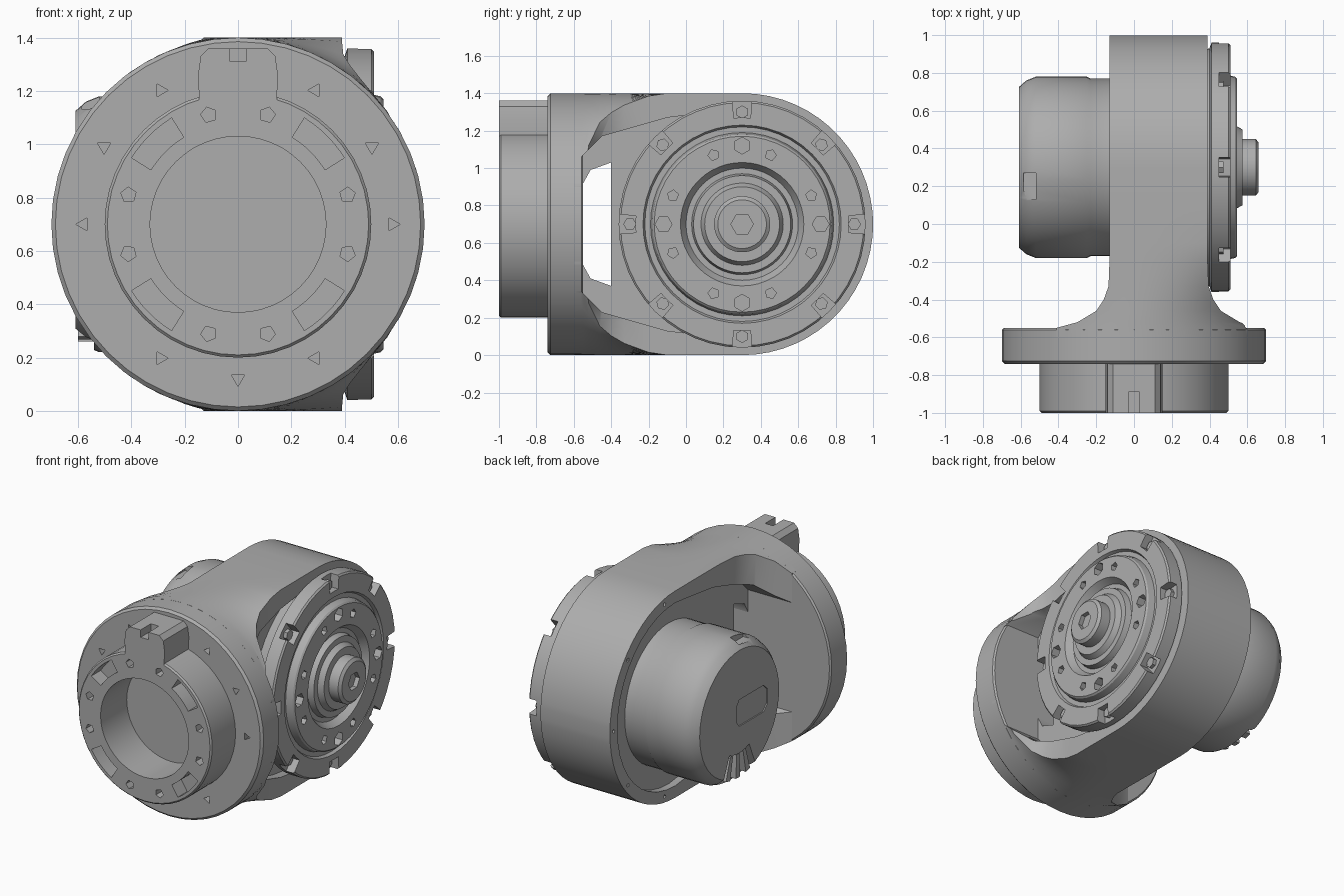
import bpy, bmesh
from math import sin, cos, pi, radians, sqrt

if "Cube" in bpy.data.objects:
    bpy.data.objects.remove(bpy.data.objects["Cube"], do_unlink=True)

metal = bpy.data.materials.new("cast_grey")
metal.use_nodes = True
GREY = (0.42, 0.42, 0.42, 1)
metal.diffuse_color = GREY
metal.node_tree.nodes["Principled BSDF"].inputs["Base Color"].default_value = GREY

MID = 0.7       # height of both axes
SHAFT_Y = 0.3   # position of the cross axis


def place(axis, a, u, v):
    """Point at distance a along an axis, offset u sideways and v upwards."""
    return (a, SHAFT_Y + u, MID + v) if axis == "X" else (u, a, MID + v)


def make(name, bm):
    bmesh.ops.recalc_face_normals(bm, faces=bm.faces)
    mesh = bpy.data.meshes.new(name)
    bm.to_mesh(mesh)
    bm.free()
    mesh.materials.append(metal)
    ob = bpy.data.objects.new(name, mesh)
    bpy.context.collection.objects.link(ob)
    return ob


def lathe(name, axis, profile, n=48):
    """Turn (along, radius) points round an axis; ends have radius 0."""
    bm = bmesh.new()
    rings = []
    for a, r in profile:
        count = n if r else 1
        rings.append([bm.verts.new(place(axis, a, r * cos(2 * pi * i / n), r * sin(2 * pi * i / n)))
                      for i in range(count)])
    for p, q in zip(rings, rings[1:]):
        for i in range(n):
            j = (i + 1) % n
            loop = [p[i % len(p)], p[j % len(p)], q[j % len(q)], q[i % len(q)]]
            bm.faces.new(list(dict.fromkeys(loop)))
    return make(name, bm)


def prisms(name, axis, parts):
    """Straight prisms, each given as (outline, start, end)."""
    bm = bmesh.new()
    for outline, a0, a1 in parts:
        low, high = [[bm.verts.new(place(axis, a, u, v)) for u, v in outline] for a in (a0, a1)]
        bm.faces.new(low)
        bm.faces.new(high)
        for i in range(len(low)):
            bm.faces.new([low[i - 1], low[i], high[i], high[i - 1]])
    return make(name, bm)


def cut(ob, axis, parts):
    cutter = prisms("cutter", axis, parts)
    mod = ob.modifiers.new("cut", "BOOLEAN")
    mod.operation, mod.solver, mod.object = "DIFFERENCE", "EXACT", cutter
    bpy.context.view_layer.objects.active = ob
    bpy.ops.object.modifier_apply(modifier=mod.name)
    bpy.data.objects.remove(cutter, do_unlink=True)


def hole(r, deg, size, sides=5):
    """Small polygon at polar position r, deg."""
    t = radians(deg)
    return [(r * cos(t) + size * cos(t + 2 * pi * i / sides),
             r * sin(t) + size * sin(t + 2 * pi * i / sides)) for i in range(sides)]


def sector(r0, r1, d0, d1, n=6):
    angles = [radians(d0 + (d1 - d0) * i / n) for i in range(n + 1)]
    return [(r1 * cos(t), r1 * sin(t)) for t in angles] + \
           [(r0 * cos(t), r0 * sin(t)) for t in reversed(angles)]


def box(u0, u1, v0, v1):
    return [(u0, v0), (u1, v0), (u1, v1), (u0, v1)]


def mirrored(half):
    """Close an outline of upper points with their mirror below."""
    return half + [(u, -v) for u, v in reversed(half)]


# Housing: round section at the flange blending into a wide round-ended body
rows = [(-0.6, 0.54), (-0.55, 0.54), (-0.52, 0.43), (-0.46, 0.33), (-0.4, 0.29),
        (-0.33, 0.265), (-0.2, 0.26), (-0.1, 0.26), (0.1, 0.26)]
rows += [(SHAFT_Y + 0.7 * sin(radians(d)), 0.26) for d in range(0, 88, 6)] + [(0.999, 0.26)]
STEPS = 16
bm = bmesh.new()
tops, bottoms = [], []
for y, half in rows:
    blend = min(1, max(0, (y + 0.55) / 0.45))
    blend = blend * blend * (3 - 2 * blend)
    top, bottom = [], []
    for i in range(STEPS + 1):
        x = 0.13 + half * (2 * i / STEPS - 1)
        h = (1 - blend) * sqrt(max(0.49 - x * x, 0.02)) + blend * 0.7
        if y > SHAFT_Y:
            h = sqrt(0.49 - (y - SHAFT_Y) ** 2)
        top.append(bm.verts.new((x, y, MID + h)))
        bottom.append(bm.verts.new((x, y, MID - h)))
    tops.append(top)
    bottoms.append(bottom)
for sheet in (tops, bottoms):
    for p, q in zip(sheet, sheet[1:]):
        for i in range(STEPS):
            bm.faces.new([p[i], p[i + 1], q[i + 1], q[i]])
for k in range(len(rows) - 1):
    for s in (0, STEPS):
        bm.faces.new([tops[k][s], tops[k + 1][s], bottoms[k + 1][s], bottoms[k][s]])
for k in (0, -1):
    bm.faces.new(tops[k] + bottoms[k][::-1])
housing = make("housing", bm)

# Recess on each side and the window behind the flange
recess = mirrored([(-0.86, 0.36), (-0.75, 0.47), (-0.4, 0.57)] +
                  [(0.62 * sin(radians(d)), 0.62 * cos(radians(d))) for d in range(0, 86, 9)])
cut(housing, "X", [(recess, 0.33, 0.9), (recess, -0.9, -0.08)])
window = mirrored([(-0.86, 0.2), (-0.81, 0.29), (-0.7, 0.33)])
cut(housing, "X", [(window, -0.8, 0.8)])
cut(housing, "X", [(hole(0.66, d, 0.014, 4), -0.2, -0.1) for d in range(-80, 81, 40)])

# Front flange with its open neck
flange = lathe("front_flange", "Y", [
    (-0.55, 0), (-0.55, 0.69), (-0.56, 0.7), (-0.725, 0.7), (-0.74, 0.685), (-0.74, 0.5),
    (-0.99, 0.5), (-1, 0.49), (-1, 0.33), (-0.72, 0.33), (-0.72, 0)])
cuts = [(hole(0.58, d, 0.028, 3), -0.8, -0.69) for d in range(0, 360, 30) if d not in (90, 210, 330)]
cuts += [(hole(0.425, q + s, 0.03), -1.05, -0.93) for q in (0, 180) for s in (15, 75, 105, 165)]
cuts += [(sector(0.385, 0.47, d - 13, d + 13), -1.05, -0.9) for d in range(45, 360, 90)]
cut(flange, "Y", cuts)

# Locating key on top of the neck
key = prisms("locating_key", "Y", [([(-0.145, 0.46), (0.145, 0.46), (0.15, 0.56), (0.14, 0.63),
                                     (0.11, 0.66), (-0.11, 0.66), (-0.14, 0.63), (-0.15, 0.56)],
                                    -1, -0.73)])
cut(key, "Y", [(box(-0.03, 0.03, 0.61, 0.7), -1.05, -0.89)])

# Motor on the left of the housing
motor = lathe("motor", "X", [(-0.05, 0), (-0.05, 0.47), (-0.23, 0.47), (-0.25, 0.48), (-0.52, 0.48),
                             (-0.57, 0.46), (-0.61, 0.425), (-0.61, 0)])
cut(motor, "X", [(sector(0.27, 0.5, 247, 293), -0.7, -0.54),
                 (box(-0.17, -0.03, 0.43, 0.55), -0.585, -0.52),
                 ([(-0.3, -0.05), (-0.26, -0.09), (0, -0.09), (0.03, -0.05), (0.03, 0.05),
                   (0, 0.09), (-0.26, 0.09), (-0.3, 0.05)], -0.7, -0.602)])
prisms("socket_fins", "X", [(sector(0.28, 0.44, d - 3, d + 3, 2), -0.6, -0.53)
                            for d in (256, 270, 284)])

# Drive disc with stepped rings and output shaft
disc = lathe("drive_disc", "X", [
    (0.32, 0), (0.32, 0.61), (0.4, 0.63), (0.41, 0.66), (0.5, 0.66), (0.51, 0.65), (0.51, 0.53),
    (0.49, 0.52), (0.49, 0.49), (0.535, 0.48), (0.545, 0.47), (0.545, 0.33), (0.5, 0.3),
    (0.5, 0.27), (0.54, 0.26), (0.54, 0.22), (0.575, 0.2), (0.575, 0.15), (0.645, 0.15),
    (0.66, 0.13), (0.66, 0)])
cuts = []
for d in range(0, 360, 45):
    cuts.append((sector(0.57, 0.7, d - 4.5, d + 4.5, 2), 0.45, 0.6))
    cuts.append((hole(0.4, d + 22.5, 0.03), 0.5, 0.6))
    if d % 90 == 0:
        cuts.append((hole(0.42, d, 0.045, 6), 0.49, 0.6))
cuts.append((hole(0, 0, 0.06, 6), 0.63, 0.7))
cut(disc, "X", cuts)

# Bolt heads seated in the rim notches
prisms("rim_bolts", "X", [(hole(0.6, d, 0.035, 6), 0.44, 0.475) for d in range(0, 360, 45)])

for ob in list(bpy.context.scene.objects):
    if ob.type == "MESH":
        bpy.ops.object.select_all(action="DESELECT")
        ob.select_set(True)
        bpy.context.view_layer.objects.active = ob
        bpy.ops.object.shade_smooth_by_angle(angle=radians(30))
